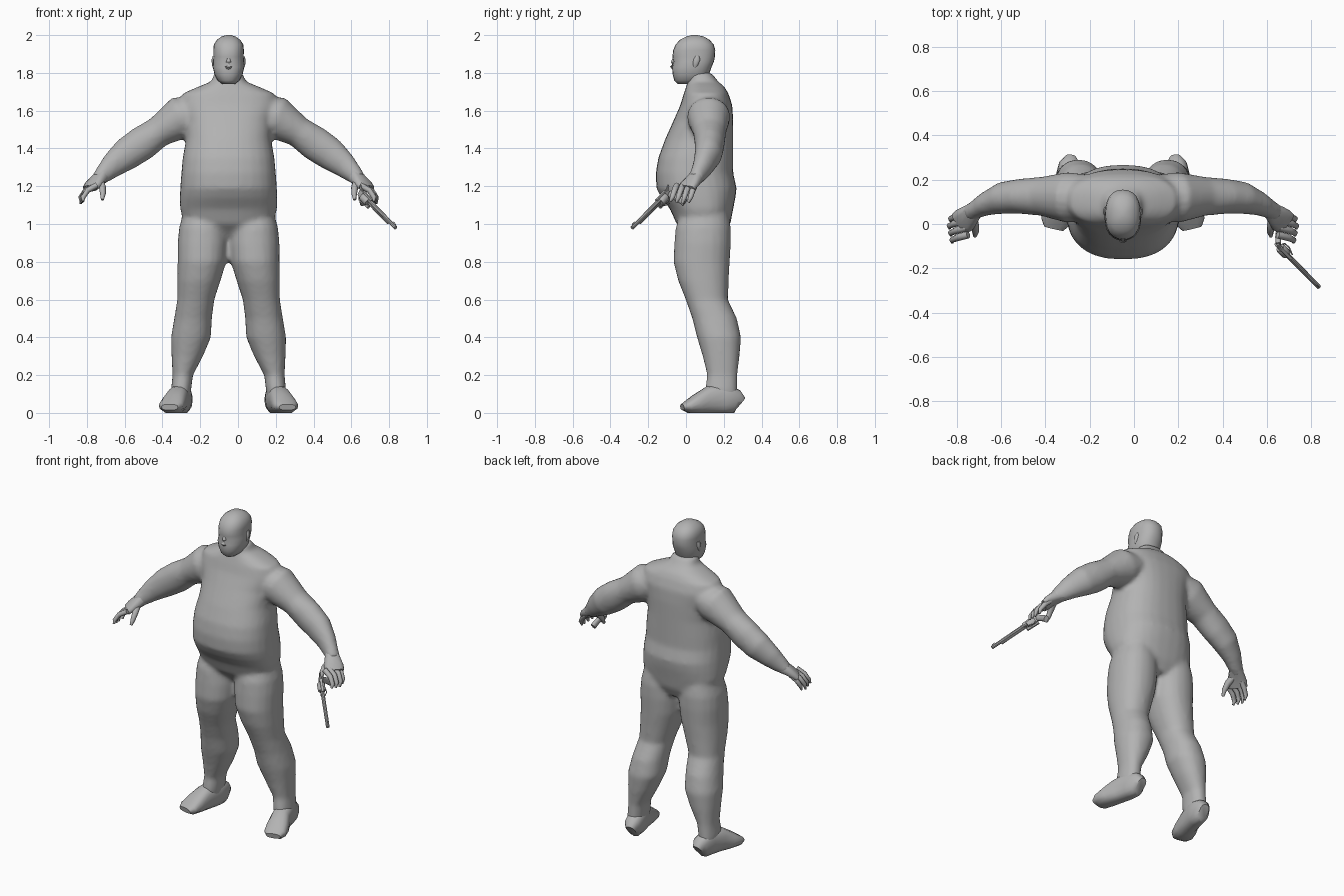
import bpy, bmesh, math
from mathutils import Vector

CX = -0.05          # symmetry plane of the figure
UP = Vector((0, 0, 1))


def material(name, v):
    m = bpy.data.materials.new(name)
    m.diffuse_color = (v, v, v, 1)
    return m


GREY = material("plain grey", 0.45)


def loft(bm, rings, n=16, p=2.0):
    """Closed skin over rings of (centre, axis a, axis b); p is the superellipse power."""
    loops = []
    for c, a, b in rings:
        loop = []
        for i in range(n):
            t = 2 * math.pi * i / n
            ct, st = math.cos(t), math.sin(t)
            loop.append(bm.verts.new(c + a * math.copysign(abs(ct) ** (2 / p), ct)
                                     + b * math.copysign(abs(st) ** (2 / p), st)))
        loops.append(loop)
    for l0, l1 in zip(loops, loops[1:]):
        for i in range(n):
            j = (i + 1) % n
            bm.faces.new((l0[i], l0[j], l1[j], l1[i]))
    bm.faces.new(loops[0][::-1])
    bm.faces.new(loops[-1])


def stack(bm, rows, n=20, p=2.2, s=1):
    """Level rings from (z, x0, x1, y front, y back)."""
    loft(bm, [(Vector((CX + s * (x0 + x1) / 2, (y0 + y1) / 2, z)),
               Vector(((x1 - x0) / 2, 0, 0)), Vector((0, (y1 - y0) / 2, 0)))
              for z, x0, x1, y0, y1 in rows], n, p)


def tube(bm, pts, n=12, s=1, cx=CX, p=2.0):
    """Tube along (x, y, z, half width, half height)."""
    cs = [Vector((cx + s * q[0], q[1], q[2])) for q in pts]
    rings = []
    for i, q in enumerate(pts):
        t = (cs[min(i + 1, len(cs) - 1)] - cs[max(i - 1, 0)]).normalized()
        a = t.cross(UP).normalized()
        rings.append((cs[i], a * q[3], a.cross(t).normalized() * q[4]))
    loft(bm, rings, n, p)


def finish(name, bm, angle=50):
    bmesh.ops.recalc_face_normals(bm, faces=bm.faces)
    me = bpy.data.meshes.new(name)
    bm.to_mesh(me)
    bm.free()
    ob = bpy.data.objects.new(name, me)
    bpy.context.collection.objects.link(ob)
    me.materials.append(GREY)
    bpy.ops.object.select_all(action='DESELECT')
    ob.select_set(True)
    bpy.context.view_layer.objects.active = ob
    bpy.ops.object.shade_smooth_by_angle(angle=math.radians(angle))
    return ob


# Torso, arms and legs, fused into one skin
body = bmesh.new()
torso = [(.93, .10, .02, .20), (1.0, .235, -.05, .235), (1.08, .257, -.085, .25),
         (1.14, .258, -.13, .262), (1.19, .256, -.157, .268), (1.27, .25, -.16, .25),
         (1.35, .243, -.147, .25), (1.45, .225, -.11, .25), (1.55, .23, -.065, .25),
         (1.63, .26, -.03, .245), (1.69, .245, -.012, .225), (1.725, .165, 0, .205),
         (1.755, .09, .01, .17), (1.80, .075, .015, .135)]
stack(body, [(z, -w, w, f, b) for z, w, f, b in torso], 28, 2.4)

leg = [(1.08, .03, .235, -.02, .22), (.98, .008, .262, -.055, .238), (.9, .003, .27, -.062, .238),
       (.8, .012, .27, -.067, .232), (.7, .042, .272, -.042, .226), (.6, .075, .272, -.002, .222),
       (.5, .088, .288, .033, .27), (.4, .093, .305, .058, .292), (.3, .135, .302, .088, .284),
       (.2, .188, .297, .112, .272), (.12, .198, .305, .10, .272), (.04, .205, .295, .13, .27)]
arm = [(.14, .12, 1.60, .10, .08), (.25, .12, 1.565, .115, .115), (.37, .125, 1.488, .088, .082),
       (.46, .125, 1.425, .08, .092), (.54, .118, 1.37, .073, .087), (.615, .092, 1.31, .054, .068),
       (.665, .065, 1.262, .042, .05), (.695, .045, 1.235, .042, .035)]
for s in (-1, 1):
    stack(body, leg, 20, 2.2, s)
    tube(body, arm, 18, s)
ob = finish("body", body)
m = ob.modifiers.new("fuse", 'REMESH')
m.mode, m.voxel_size, m.use_smooth_shade = 'VOXEL', 0.014, True
m = ob.modifiers.new("soften", 'SMOOTH')
m.factor, m.iterations = 0.5, 5

# Feet, turned outward
foot = [(.238, .285, .045, .03, .045), (.24, .265, .062, .05, .062), (.25, .20, .078, .056, .078),
        (.27, .12, .07, .056, .07), (.29, .06, .05, .066, .05), (.305, .01, .036, .066, .03),
        (.312, -.02, .03, .045, .016)]
for s, side in ((-1, "right"), (1, "left")):
    bm = bmesh.new()
    tube(bm, foot, 16, s, p=2.6)
    for v in bm.verts:                      # flat sole
        v.co.z = max(v.co.z, 0.008) if v.co.z > 0.012 else 0
    finish(side + "_foot", bm)

# Hands: palm, four curled fingers and a thumb
for s, side in ((-1, "right"), (1, "left")):
    bm = bmesh.new()
    tube(bm, [(.66, .068, 1.262, .036, .042), (.69, .042, 1.235, .048, .032),
              (.715, .018, 1.21, .058, .026), (.735, .002, 1.188, .055, .02)], 12, s, p=2.5)
    for k in range(4):
        y, d = .047 - .032 * k, .006 * abs(k - 1)
        tube(bm, [(.722 - k * .008, y, 1.205, .016, .016), (.758 - d, y - .012, 1.178, .016, .015),
                  (.783 - d, y - .024, 1.14, .013, .013), (.782 - d, y - .034, 1.108 + d, .007, .007)], 8, s)
    tube(bm, [(.68, .035, 1.23, .022, .022), (.668, -.01, 1.195, .019, .019),
              (.665, -.038, 1.16, .015, .015), (.668, -.055, 1.128, .008, .008)], 8, s)
    finish(side + "_hand", bm)

# Head with brow, nose and ears
bm = bmesh.new()
head = [(1.742, .035, -.045, .06), (1.76, .058, -.062, .10), (1.79, .074, -.07, .122),
        (1.83, .083, -.074, .135), (1.86, .082, -.066, .148), (1.885, .08, -.072, .153),
        (1.92, .081, -.068, .155), (1.95, .078, -.055, .147), (1.975, .062, -.032, .125),
        (1.992, .038, .0, .095), (2.0, .012, .03, .06)]
stack(bm, [(z, -w, w, f, b) for z, w, f, b in head], 24, 2.3)
finish("head", bm)
bm = bmesh.new()
tube(bm, [(0, -.058, 1.885, .009, .008), (0, -.068, 1.855, .013, .012),
          (0, -.074, 1.833, .018, .011), (0, -.066, 1.82, .012, .006)], 8)
finish("nose", bm)
for s, side in ((-1, "right"), (1, "left")):
    bm = bmesh.new()
    stack(bm, [(1.825, .07, .082, .04, .052), (1.84, .07, .088, .036, .064),
               (1.87, .07, .09, .038, .076), (1.89, .07, .084, .05, .07)], 10, 2, s)
    finish(side + "_ear", bm)

# Revolver held in the left hand, laid out along its barrel axis
start, tip = Vector((.645, -.092, 1.168)), Vector((.832, -.282, .975))
axis = (tip - start).normalized()
length = (tip - start).length
side_v = axis.cross(UP).normalized()
top_v = side_v.cross(axis).normalized()


def gun_part(name, parts, n=10, p=2.0):
    """Each part lists (along, up, half width, half height)."""
    bm = bmesh.new()
    for rows in parts:
        loft(bm, [(start + axis * t + top_v * h, side_v * a, top_v * b) for t, h, a, b in rows], n, p)
    finish(name, bm, 35)


gun_part("barrel", [[(.08, .006, .0115, .0115), (length, .006, .0105, .0105)],
                    [(.09, -.008, .007, .007), (length - .06, -.008, .006, .006)],
                    [(length - .03, .019, .002, .006), (length - .01, .019, .002, .004)]])
gun_part("cylinder", [[(.03, -.006, .02, .02), (.035, -.006, .023, .023),
                       (.078, -.006, .023, .023), (.083, -.006, .02, .02)]], 12)
gun_part("frame", [[(.0, 0, .01, .018), (.03, 0, .011, .026)],
                   [(.02, .02, .008, .006), (.1, .018, .008, .006)],
                   [(.02, -.031, .008, .006), (.1, -.026, .008, .008)],
                   [(-.02, .03, .004, .006), (.012, .012, .005, .01)]], 8, 4)
bm = bmesh.new()
tube(bm, [(.652, -.092, 1.162, .012, .018), (.65, -.06, 1.146, .013, .018),
          (.655, -.03, 1.13, .014, .019), (.66, -.005, 1.112, .014, .02)], 10, 1, 0, 2.5)
finish("grip", bm)
bm = bmesh.new()
tube(bm, [(.668, -.092, 1.135, .003, .003), (.68, -.088, 1.108, .003, .003),
          (.70, -.105, 1.10, .003, .003), (.715, -.14, 1.095, .003, .003)], 6, 1, 0)
finish("trigger_guard", bm)
